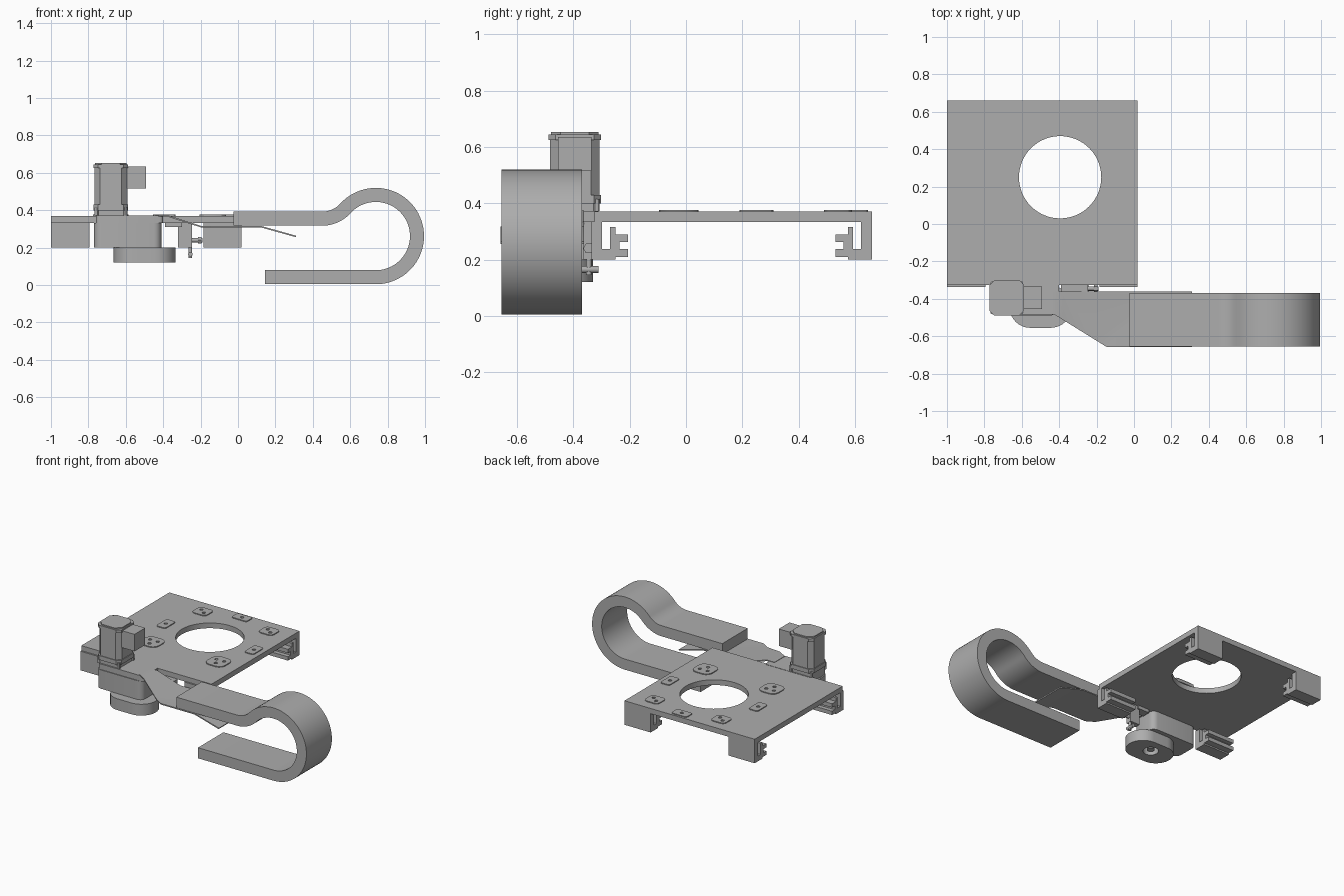
import bpy, bmesh, math
from mathutils import Vector

if "Cube" in bpy.data.objects:
    bpy.data.objects.remove(bpy.data.objects["Cube"])

grey = bpy.data.materials.new("machine_grey")
grey.use_nodes = True
grey.diffuse_color = (0.42, 0.42, 0.42, 1)
grey.node_tree.nodes["Principled BSDF"].inputs["Base Color"].default_value = (0.42, 0.42, 0.42, 1)

AXES = {"z": lambda u, v, w: (u, v, w),
        "y": lambda u, v, w: (u, w, v),
        "x": lambda u, v, w: (w, u, v)}


def finish(name, bm):
    bmesh.ops.recalc_face_normals(bm, faces=bm.faces)
    mesh = bpy.data.meshes.new(name)
    bm.to_mesh(mesh)
    bm.free()
    mesh.materials.append(grey)
    obj = bpy.data.objects.new(name, mesh)
    bpy.context.collection.objects.link(obj)
    bpy.ops.object.select_all(action="DESELECT")
    obj.select_set(True)
    bpy.context.view_layer.objects.active = obj
    bpy.ops.object.shade_smooth_by_angle(angle=math.radians(30))
    return obj


def slab(name, loops, low, high, axis="z", cut=None):
    """Extrude an outline, with optional hole loops, along an axis."""
    bm = bmesh.new()
    for loop in loops:
        vs = [bm.verts.new((u, v, 0)) for u, v in loop]
        for a, b in zip(vs, vs[1:] + vs[:1]):
            bm.edges.new((a, b))
    bmesh.ops.triangle_fill(bm, edges=bm.edges[:], use_beauty=True, normal=(0, 0, 1))
    ext = bmesh.ops.extrude_face_region(bm, geom=bm.faces[:])
    top = {g for g in ext["geom"] if isinstance(g, bmesh.types.BMVert)}
    for v in bm.verts:
        v.co = AXES[axis](v.co.x, v.co.y, high if v in top else low)
    if cut:
        point, normal = cut
        bmesh.ops.bisect_plane(bm, geom=bm.verts[:] + bm.edges[:] + bm.faces[:],
                               plane_co=point, plane_no=normal, clear_outer=True)
        bmesh.ops.holes_fill(bm, edges=[e for e in bm.edges if e.is_boundary])
    return finish(name, bm)


def arc(cx, cy, r, a0, a1, n):
    return [(cx + r * math.cos(math.radians(a0 + (a1 - a0) * i / n)),
             cy + r * math.sin(math.radians(a0 + (a1 - a0) * i / n))) for i in range(n + 1)]


def circle(cx, cy, r, n=32):
    return arc(cx, cy, r, 0, 360, n)[:-1]


def rounded(x0, x1, y0, y1, r, n=5):
    corners = ((x1 - r, y1 - r), (x0 + r, y1 - r), (x0 + r, y0 + r), (x1 - r, y0 + r))
    return [p for i, (x, y) in enumerate(corners) for p in arc(x, y, r, 90 * i, 90 * i + 90, n)]


def box(name, x0, x1, y0, y1, z0, z1):
    return slab(name, [[(x0, y0), (x1, y0), (x1, y1), (x0, y1)]], z0, z1)


def ribbon(path, half):
    """Offset a path to both sides into a closed outline."""
    left, right = [], []
    for i, p in enumerate(path):
        p = Vector(p)
        before = (p - Vector(path[i - 1])).normalized() if i else None
        after = (Vector(path[i + 1]) - p).normalized() if i < len(path) - 1 else before
        t = ((before or after) + after).normalized()
        n = Vector((-t.y, t.x)) * half
        left.append(tuple(p + n))
        right.append(tuple(p - n))
    return left + right[::-1]


# Base plate with its round opening
box_outline = [(-1, -0.325), (0.02, -0.325), (0.02, 0.66), (-1, 0.66)]
slab("base_plate", [box_outline, circle(-0.395, 0.25, 0.22, 64)], 0.333, 0.37)


# Thin mounting pads with screw holes
def pad(name, x, y, w, d, holes, r):
    outline = rounded(x - w, x + w, y - d, y + d, r, 3)
    slab(name, [outline] + [circle(x + a, y + b, 0.012, 12) for a, b in holes], 0.369, 0.376)


pair = [(-0.02, 0.015), (0.02, -0.015)]
for side, tag in ((-1, "right"), (1, "left")):
    cx = -0.395 + side * 0.26
    pad("corner_pad_" + tag, cx, 0.54, 0.055, 0.05, pair, 0.025)
    pad("side_pad_" + tag, -0.395 + side * 0.345, 0.25, 0.036, 0.06, [(0, 0)], 0.015)
    pad("large_pad_" + tag, cx, -0.025, 0.07, 0.07,
        [(-0.03, 0.02), (0.03, 0.02), (0, -0.03)], 0.045)
pad("back_pad", -0.395, 0.61, 0.06, 0.036, [(0, 0)], 0.015)

# Four rail clips: wall, floor and a lip with two arms
clip = [(0.66, 0.335), (0.66, 0.2), (0.575, 0.2), (0.575, 0.21), (0.53, 0.21), (0.53, 0.237),
        (0.56, 0.237), (0.56, 0.263), (0.53, 0.263), (0.53, 0.29), (0.575, 0.29),
        (0.575, 0.315), (0.593, 0.315), (0.593, 0.237), (0.622, 0.237), (0.622, 0.335)]
front_clip = [(0.324 - y, z) for y, z in clip]
for tag, x0, x1 in (("right", -1, -0.795), ("left", -0.185, 0.02)):
    slab("back_clip_" + tag, [clip], x0, x1, "x")
    slab("front_clip_" + tag, [front_clip], x0, x1, "x")

# Curled band
path = ([(0.145, 0.0425)] + arc(0.737, 0.262, 0.22, -90, 137.7, 48)
        + arc(0.45, 0.523, 0.168, -42.3, -90, 14)[1:] + [(-0.025, 0.355)])
slab("curled_band", [ribbon(path, 0.0375)], -0.655, -0.37, "y")

# Folded sheet with a tapered inner end
fold = [(-0.44, 0.371), (-0.38, 0.371), (-0.2, 0.313), (0.12, 0.313), (0.31, 0.26)]
slab("folded_sheet", [ribbon(fold, 0.004)], -0.658, -0.362, "y",
     cut=((-0.4, -0.5, 0), (-0.155, -0.25, 0)))

# Gearbox, cap and the round housing under it
slab("gearbox", [rounded(-0.77, -0.41, -0.49, -0.3, 0.04)], 0.2, 0.333)
slab("gearbox_cap", [rounded(-0.76, -0.4, -0.485, -0.31, 0.02)], 0.333, 0.372)
slab("lower_housing", [rounded(-0.665, -0.335, -0.555, -0.33, 0.11, 10),
                       circle(-0.5, -0.43, 0.05)], 0.12, 0.2)
slab("output_shaft", [circle(-0.5, -0.43, 0.025)], 0.13, 0.2)

# Motor: flange, chamfered body and end caps


def motor_part(name, half, chamfer, z0, z1):
    x, y = -0.68, -0.395
    slab(name, [rounded(x - half, x + half, y - half, y + half, chamfer, 1)], z0, z1)


motor_part("motor_flange", 0.08, 0.01, 0.372, 0.4)
motor_part("motor_lower_cap", 0.093, 0.025, 0.4, 0.43)
motor_part("motor_body", 0.088, 0.03, 0.43, 0.625)
motor_part("motor_upper_cap", 0.093, 0.025, 0.625, 0.645)
motor_part("motor_lid", 0.085, 0.035, 0.645, 0.653)
box("motor_connector", -0.595, -0.492, -0.455, -0.335, 0.515, 0.635)
for i, (sx, sy) in enumerate(((-1, -1), (1, -1), (1, 1), (-1, 1))):
    slab(f"motor_bolt_{i + 1}", [circle(-0.68 + sx * 0.077, -0.395 + sy * 0.077, 0.011, 12)],
         0.372, 0.415)

# Latch bracket with its pins
box("latch_block", -0.32, -0.245, -0.365, -0.325, 0.2, 0.335)
box("latch_arm", -0.39, -0.3, -0.375, -0.315, 0.31, 0.335)
slab("latch_bolt", [circle(-0.345, 0.24, 0.012, 16)], -0.245, -0.19, "x")
slab("latch_bolt_head", [circle(-0.345, 0.24, 0.02, 6)], -0.215, -0.195, "x")
slab("latch_pin", [circle(-0.255, -0.345, 0.01, 16)], 0.145, 0.21)
slab("latch_roller", [circle(-0.255, 0.165, 0.012, 16)], -0.37, -0.31, "y")
